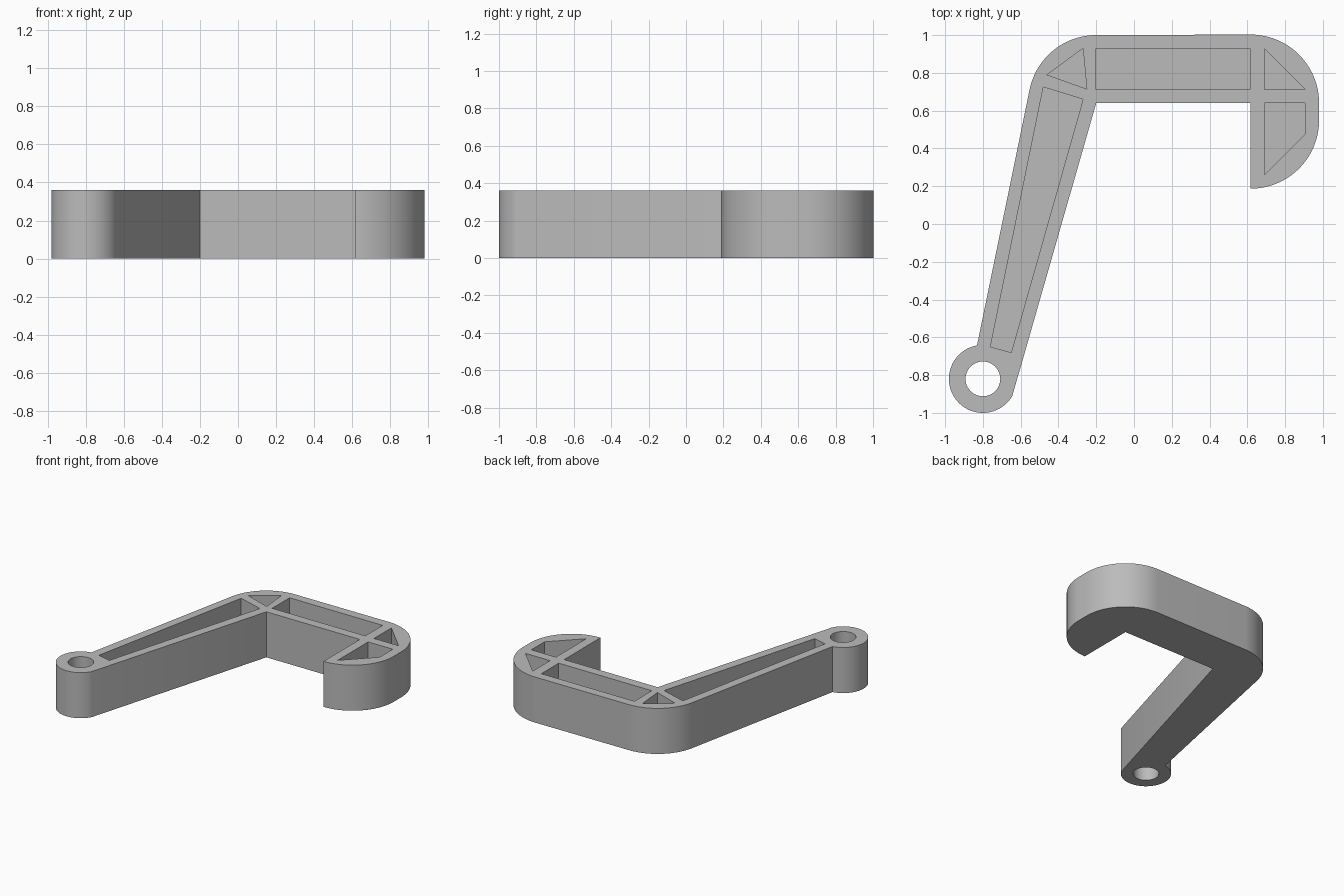
import bpy, bmesh, math

old = bpy.data.objects.get("Cube")
if old:
    bpy.data.objects.remove(old, do_unlink=True)

HEIGHT = 0.36
FLOOR = 0.07
EYE = (-0.8, -0.82)
ELBOW = (-0.2, 0.64)
HOOK_X = 0.617

grey = bpy.data.materials.new("plain_grey")
grey.use_nodes = True
grey.diffuse_color = (0.5, 0.5, 0.5, 1)
grey.node_tree.nodes["Principled BSDF"].inputs["Base Color"].default_value = (0.5, 0.5, 0.5, 1)


def arc(centre, radius, start, end, steps):
    """Points along an arc, angles in degrees."""
    angles = [math.radians(start + (end - start) * i / steps) for i in range(steps + 1)]
    return [(centre[0] + radius * math.cos(a), centre[1] + radius * math.sin(a)) for a in angles]


def prism(name, outline, bottom, top):
    """Extrude a flat outline between two heights."""
    bm = bmesh.new()
    face = bm.faces.new([bm.verts.new((x, y, bottom)) for x, y in outline])
    grown = bmesh.ops.extrude_face_region(bm, geom=[face])["geom"]
    for v in grown:
        if isinstance(v, bmesh.types.BMVert):
            v.co.z = top
    bmesh.ops.recalc_face_normals(bm, faces=bm.faces)
    mesh = bpy.data.meshes.new(name)
    bm.to_mesh(mesh)
    bm.free()
    mesh.materials.append(grey)
    obj = bpy.data.objects.new(name, mesh)
    bpy.context.collection.objects.link(obj)
    return obj


# Hook body: inner edge, rounded hook, rounded elbow, eyelet
outline = [ELBOW, (HOOK_X, 0.64)]
outline += arc((HOOK_X, 0.55), 0.363, -90, 0, 24)
outline += arc((HOOK_X, 0.64), 0.363, 0, 90, 24)
outline += arc(ELBOW, 0.36, 90, 168.5, 22)
outline += arc(EYE, 0.18, 100, 330, 48)
body = prism("hook_body", outline, 0, HEIGHT)

# Pockets open at the top, leaving ribs and a floor
pockets = {
    "long_arm_pocket": [(-0.48, 0.725), (-0.27, 0.66), (-0.65, -0.68), (-0.76, -0.65)],
    "elbow_pocket": [(-0.27, 0.93), (-0.25, 0.715), (-0.46, 0.79)],
    "short_arm_pocket": [(-0.2, 0.93), (0.614, 0.93), (0.614, 0.713), (-0.2, 0.713)],
    "upper_hook_pocket": [(0.69, 0.93), (0.905, 0.713), (0.69, 0.713)],
    "lower_hook_pocket": [(0.69, 0.64), (0.905, 0.64), (0.905, 0.475), (0.69, 0.26)],
}
cutters = [prism(name, pts, FLOOR, HEIGHT + 0.1) for name, pts in pockets.items()]

# Through hole in the eyelet
cutters.append(prism("eyelet_hole", arc(EYE, 0.092, 0, 352.5, 47), -0.1, HEIGHT + 0.1))

bpy.ops.object.select_all(action="DESELECT")
bpy.context.view_layer.objects.active = body
body.select_set(True)
for cutter in cutters:
    cutter.hide_render = True
    mod = body.modifiers.new(cutter.name, "BOOLEAN")
    mod.operation = "DIFFERENCE"
    mod.solver = "EXACT"
    mod.object = cutter
    bpy.ops.object.modifier_apply(modifier=mod.name)
    bpy.data.objects.remove(cutter, do_unlink=True)

bpy.ops.object.shade_smooth_by_angle(angle=math.radians(30))
